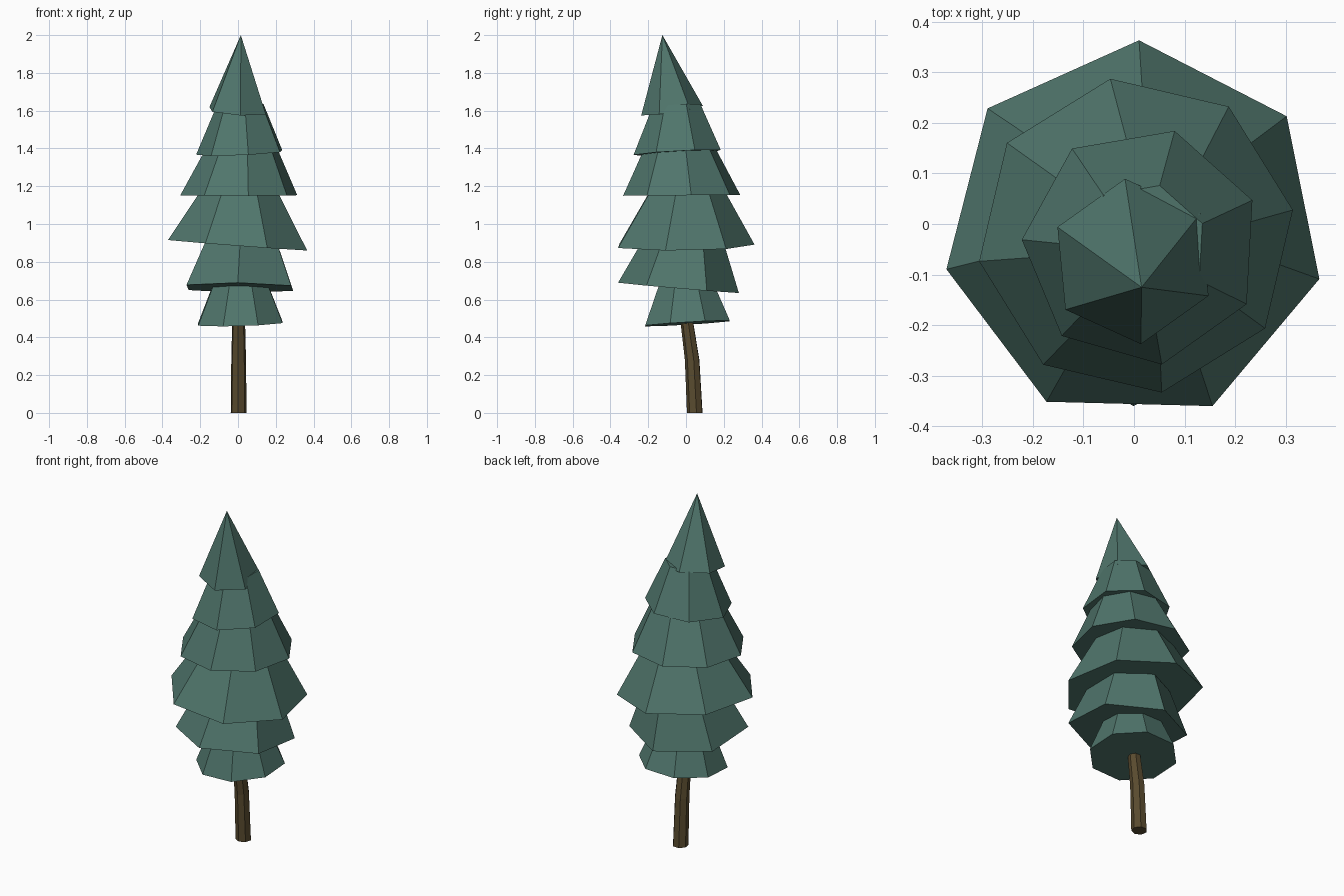
import bpy, bmesh
from math import sin, cos, radians, tau

if "Cube" in bpy.data.objects:
    bpy.data.objects.remove(bpy.data.objects["Cube"])


def material(name, rgb):
    m = bpy.data.materials.new(name)
    m.diffuse_color = (*rgb, 1)
    m.use_nodes = True
    m.node_tree.nodes["Principled BSDF"].inputs["Base Color"].default_value = m.diffuse_color
    return m


def ring(bm, n, centre, r, phase=0, slope=(0, 0)):
    """Regular n-gon of verts on a tilted plane."""
    out = []
    for i in range(n):
        a = radians(phase) + tau * i / n
        x, y = r * cos(a), r * sin(a)
        out.append(bm.verts.new((centre[0] + x, centre[1] + y,
                                 centre[2] + slope[0] * x + slope[1] * y)))
    return out


def loft(bm, rings):
    """Join successive rings with quads and cap both ends."""
    n = len(rings[0])
    for a, b in zip(rings, rings[1:]):
        for i in range(n):
            j = (i + 1) % n
            bm.faces.new((a[i], a[j], b[j], b[i]))
    bm.faces.new(rings[0][::-1])
    bm.faces.new(rings[-1])


def finish(bm, name, mat):
    # Collapse a pointed tip to one vertex
    bmesh.ops.remove_doubles(bm, verts=bm.verts, dist=1e-5)
    bmesh.ops.recalc_face_normals(bm, faces=bm.faces)
    me = bpy.data.meshes.new(name)
    bm.to_mesh(me)
    bm.free()
    me.materials.append(mat)
    bpy.context.collection.objects.link(bpy.data.objects.new(name, me))


green = material("needles", (0.08, 0.18, 0.15))
brown = material("bark", (0.10, 0.07, 0.028))

# Bent trunk
bm = bmesh.new()
path = [((0.003, 0.048, 0), 0.043), ((0.003, 0.034, 0.28), 0.040),
        ((0.003, 0.006, 0.48), 0.035), ((0.003, -0.01, 0.6), 0.032)]
loft(bm, [ring(bm, 7, c, r, 10) for c, r in path])
finish(bm, "trunk", brown)

# Branch tiers, bottom to top:
# sides, rim centre, rim radius, phase, rim slope (x, y), height, top radius, lean (x, y)
tiers = [
    (8, (0.012, 0.007, 0.474), 0.242, -22, (0.03, 0.06), 0.22, 0.15, (0.0, -0.008)),
    (6, (0.010, -0.040, 0.662), 0.320, -92, (-0.01, -0.085), 0.24, 0.215, (0.01, 0.03)),
    (7, (0.000, -0.015, 0.888), 0.378, 88.5, (-0.075, 0.01), 0.29, 0.205, (0.015, 0.012)),
    (8, (0.004, -0.023, 1.152), 0.314, 9.3, (0.0, 0.008), 0.25, 0.19, (0.015, -0.01)),
    (7, (0.015, -0.044, 1.377), 0.237, 74, (0.045, 0.055), 0.25, 0.13, (0.0, -0.005)),
]
for k, (n, c, r, ph, sl, h, r2, lean) in enumerate(tiers, 1):
    bm = bmesh.new()
    top = (c[0] + lean[0], c[1] + lean[1], c[2] + h)
    loft(bm, [ring(bm, n, c, r, ph, sl), ring(bm, n, top, r2, ph, sl)])
    finish(bm, f"branch_tier_{k}", green)

# Pointed top tier
bm = bmesh.new()
rim = ring(bm, 6, (-0.002, -0.074, 1.6), 0.164, 95.5, (-0.06, 0.15))
tip = bm.verts.new((0.015, -0.125, 2.0))
bm.faces.new(rim[::-1])
for i in range(6):
    bm.faces.new((rim[i], rim[(i + 1) % 6], tip))
finish(bm, "treetop", green)
